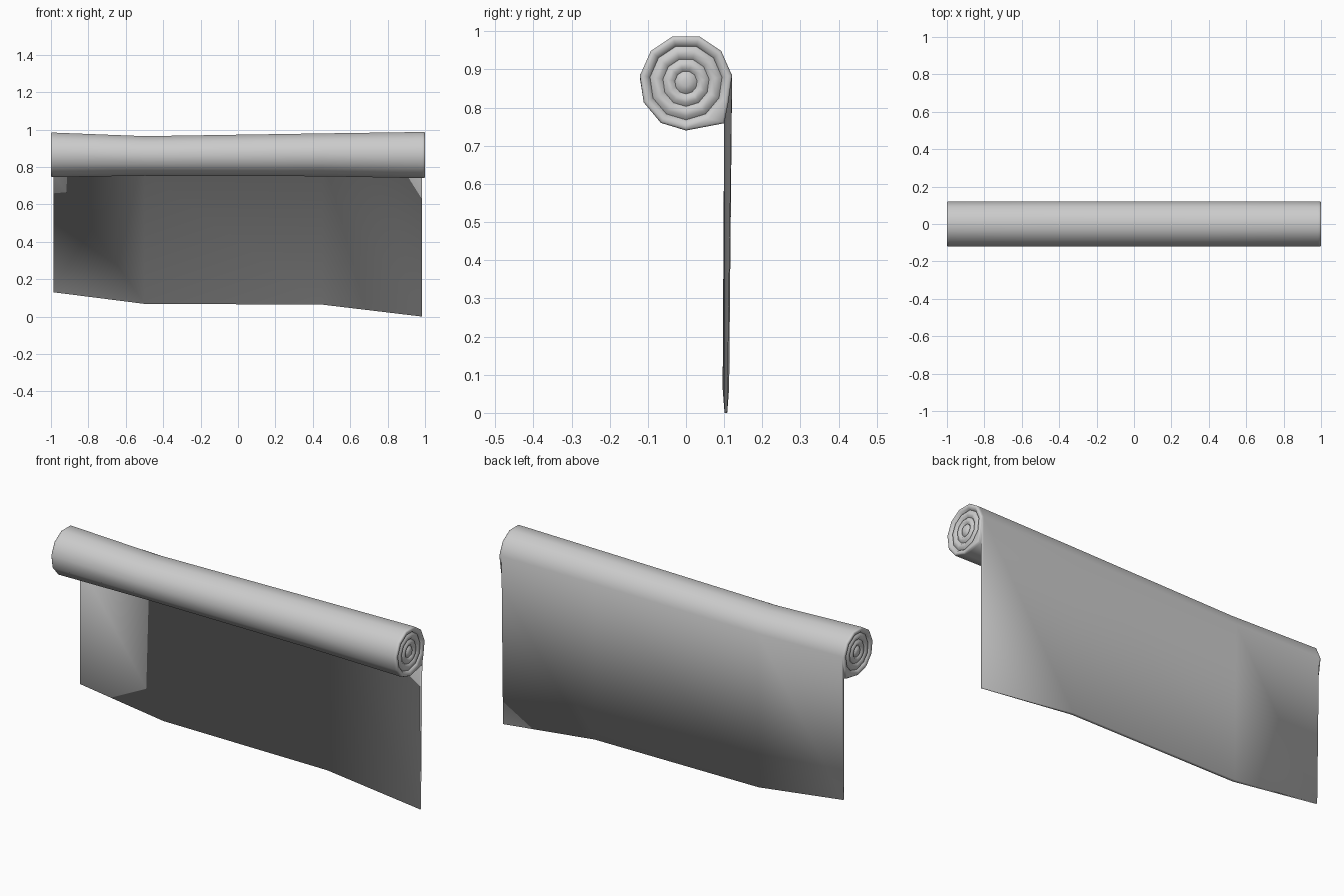
import bpy, bmesh
from math import sin, cos, pi

if "Cube" in bpy.data.objects:
    bpy.data.objects.remove(bpy.data.objects["Cube"])

SIDES = 11
GROOVES = (0.24, 0.5, 0.78)


def ring_points(centre, rz, scale):
    """Eleven-sided section, its outer layer peeling away at the lower back."""
    pts = []
    for i in range(SIDES):
        a = -pi / 2 + 2 * pi * i / SIDES
        y, z = 0.122 * cos(a), rz * sin(a)
        if i == 1 and scale > 0.95:
            y, z = 0.1, -0.107 * rz / 0.126
        pts.append((y * scale, centre + z * scale))
    return pts


def add_ring(bm, x, pts):
    return [bm.verts.new((x, y, z)) for y, z in pts]


def bridge(bm, a, b):
    n = len(a)
    for i in range(n):
        bm.faces.new((a[i], a[(i + 1) % n], b[(i + 1) % n], b[i]))


# Fabric: outer layer of the roll and the hanging sheet in one smooth skin
bm = bmesh.new()
# x, roll centre, roll radius, hem height, hem half thickness
columns = [(-0.987, 0.867, 0.1215, 0.13, 0.004), (-0.5, 0.861, 0.108, 0.068, 0.0085),
           (0.45, 0.867, 0.117, 0.064, 0.0085), (0.985, 0.866, 0.126, 0.0, 0.0035)]
skin = []
for x, c, r, hem, t in columns:
    p = ring_points(c, r, 1)
    outline = p[:2] + [(0.1045 - t, hem), (0.1045 + t, hem)] + p[3:]
    skin.append(add_ring(bm, x, outline))
for a, b in zip(skin, skin[1:]):
    bridge(bm, a, b)

# Rounded nested layers on each end: relative radius and inset, outside inwards
profile = [(1.0, 0.005), (0.965, 0.0), (0.9, 0.0), (0.83, 0.003), (GROOVES[2], 0.012)]
for outer, inner in ((GROOVES[2], GROOVES[1]), (GROOVES[1], GROOVES[0])):
    profile += [(outer - 0.08, 0.003), (inner + 0.08, 0.003), (inner, 0.012)]
profile += [(0.17, 0.004), (0.08, 0.001)]

for side, col, loop in ((-1, columns[0], skin[0]), (1, columns[-1], skin[-1])):
    rings = [add_ring(bm, side * (1 - d), ring_points(col[1], col[2], s)) for s, d in profile]
    for a, b in zip(rings, rings[1:]):
        bridge(bm, a, b)
    bm.faces.new(rings[-1])
    # join the end to the skin, and close the side edge of the sheet
    s = rings[0]
    match = loop[:2] + [None] + loop[4:]
    bm.faces.new((s[1], s[2], s[3], match[3], match[1]))
    for i in [0] + list(range(3, SIDES)):
        j = (i + 1) % SIDES
        bm.faces.new((s[i], s[j], match[j], match[i]))
    bm.faces.new(loop[1:5])
    # crisp creases between the layers
    for ring, (radius, _) in zip(rings, profile):
        if radius in GROOVES:
            for i in range(SIDES):
                bm.edges.get((ring[i], ring[(i + 1) % SIDES])).smooth = False

bmesh.ops.recalc_face_normals(bm, faces=bm.faces)
for f in bm.faces:
    f.smooth = True
mesh = bpy.data.meshes.new("rolled_fabric")
bm.to_mesh(mesh)
bm.free()
fabric = bpy.data.objects.new("rolled_fabric", mesh)
bpy.context.collection.objects.link(fabric)
